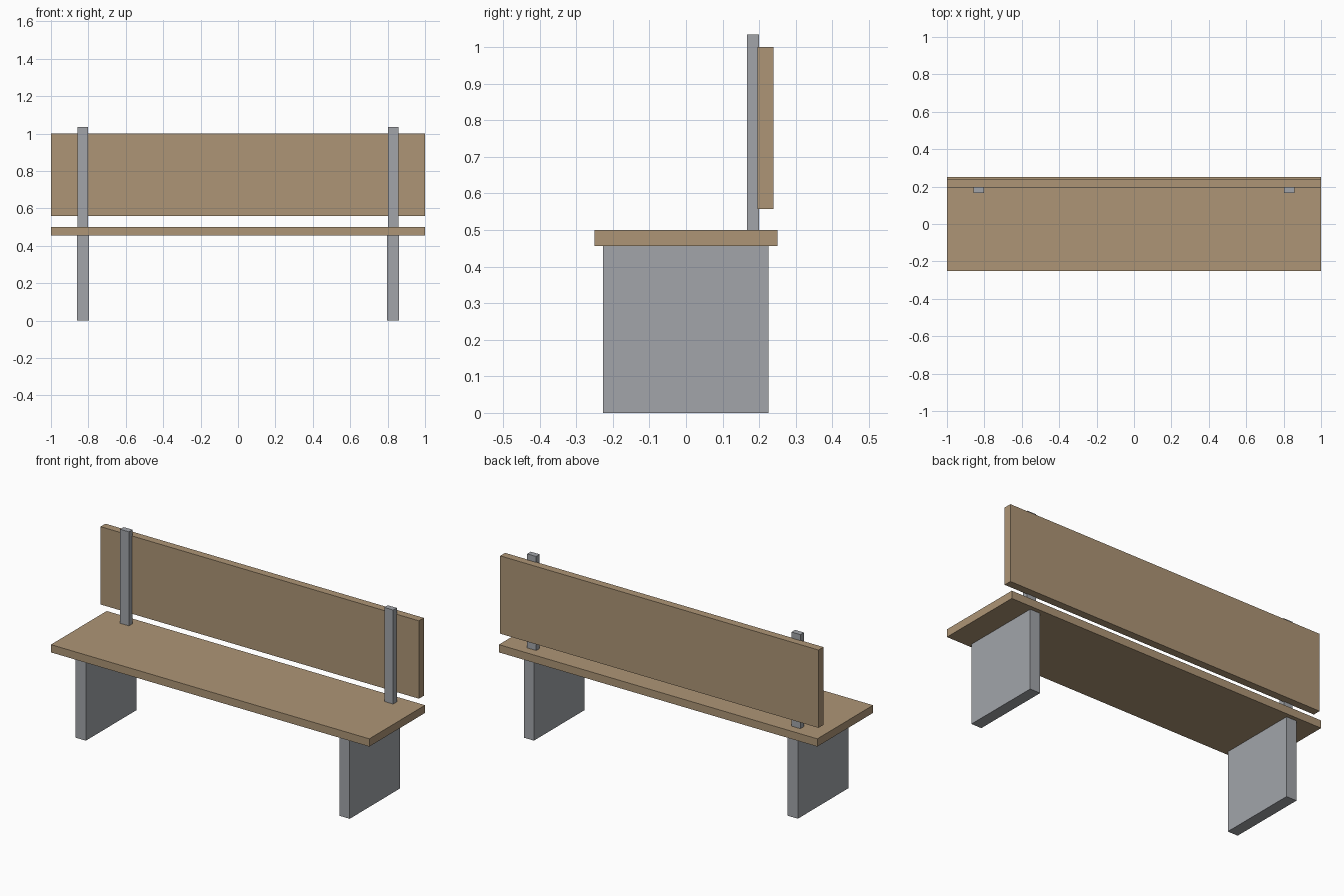
import bpy

default_cube = bpy.data.objects.get("Cube")
if default_cube:
    bpy.data.objects.remove(default_cube, do_unlink=True)


def make_material(name, rgb):
    mat = bpy.data.materials.new(name)
    mat.use_nodes = True
    color = (*rgb, 1.0)
    mat.diffuse_color = color
    mat.node_tree.nodes["Principled BSDF"].inputs["Base Color"].default_value = color
    return mat


def box(name, xs, ys, zs, mat):
    """Flat-faced box spanning the given ranges."""
    spans = (xs, ys, zs)
    bpy.ops.mesh.primitive_cube_add(size=1, location=[(a + b) / 2 for a, b in spans])
    obj = bpy.context.object
    obj.name = name
    obj.scale = [b - a for a, b in spans]
    bpy.ops.object.transform_apply(location=False, rotation=False, scale=True)
    obj.data.materials.append(mat)
    return obj


wood = make_material("tan wood", (0.42, 0.30, 0.18))
metal = make_material("grey metal", (0.36, 0.375, 0.40))

SEAT_BOTTOM, SEAT_TOP = 0.456, 0.5

# Wooden seat and backrest boards
box("seat", (-1, 1), (-0.25, 0.25), (SEAT_BOTTOM, SEAT_TOP), wood)
box("backrest", (-1, 1), (0.195, 0.239), (0.558, 1.0), wood)

# Slab legs and backrest posts on both sides
for side, s in (("left", 1), ("right", -1)):
    leg_x = sorted((s * 0.797, s * 0.861))
    post_x = sorted((s * 0.802, s * 0.858))
    box(side + "_leg", leg_x, (-0.227, 0.226), (0, SEAT_BOTTOM), metal)
    box(side + "_post", post_x, (0.167, 0.199), (SEAT_TOP, 1.034), metal)
